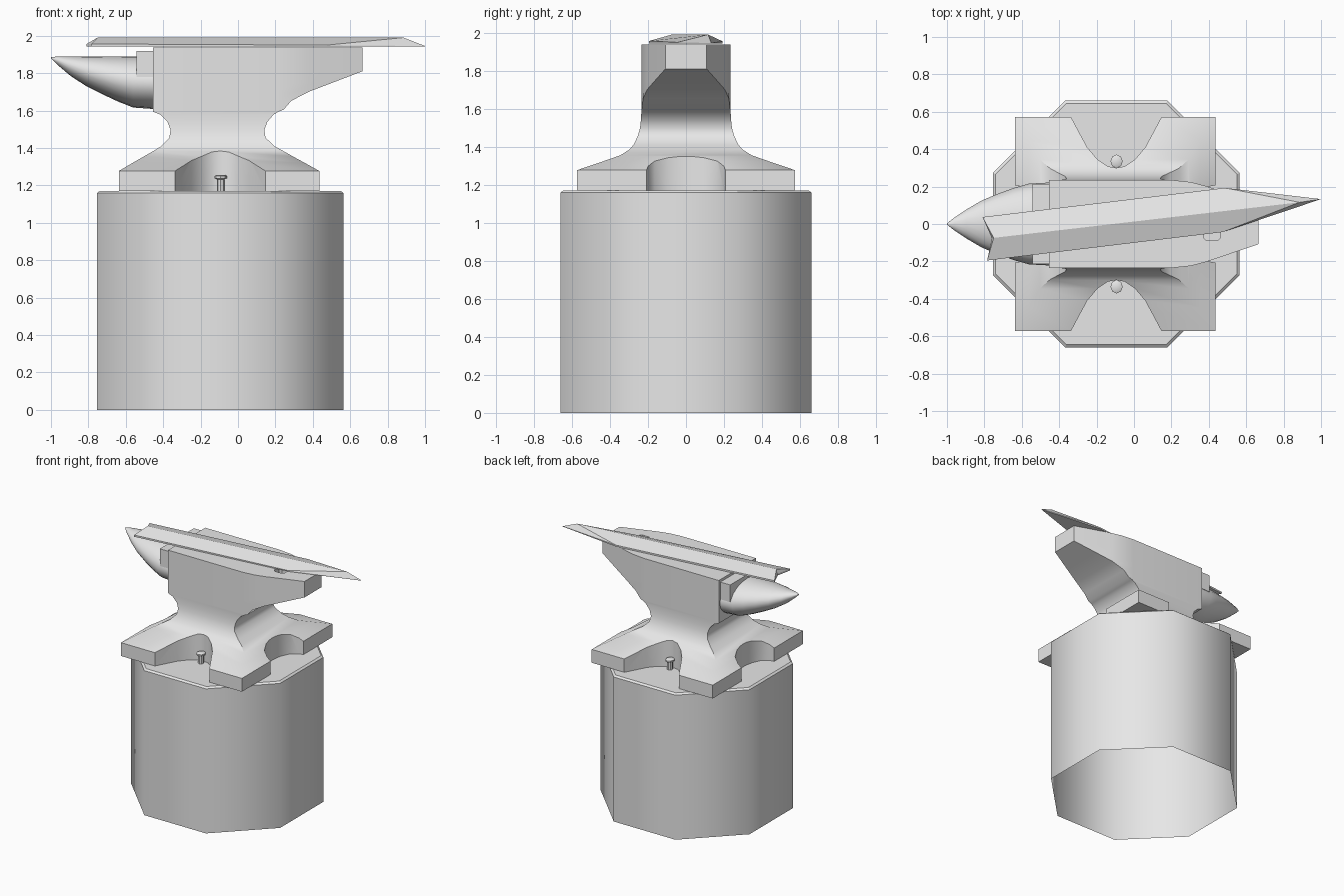
import bpy, bmesh, math

if "Cube" in bpy.data.objects:
    bpy.data.objects.remove(bpy.data.objects["Cube"])

grey = bpy.data.materials.new("plain grey")
grey.diffuse_color = (0.8, 0.8, 0.8, 1)
grey.use_nodes = True
grey.node_tree.nodes["Principled BSDF"].inputs["Base Color"].default_value = grey.diffuse_color


def finish(name, bm, angle=None):
    """Turn a bmesh into a named object, optionally smooth by angle."""
    bmesh.ops.remove_doubles(bm, verts=bm.verts, dist=1e-4)
    bmesh.ops.recalc_face_normals(bm, faces=bm.faces)
    me = bpy.data.meshes.new(name)
    bm.to_mesh(me)
    bm.free()
    ob = bpy.data.objects.new(name, me)
    bpy.context.collection.objects.link(ob)
    me.materials.append(grey)
    if angle:
        smooth(ob, angle)
    return ob


def activate(ob):
    bpy.ops.object.select_all(action='DESELECT')
    ob.select_set(True)
    bpy.context.view_layer.objects.active = ob


def smooth(ob, angle):
    activate(ob)
    bpy.ops.object.shade_smooth_by_angle(angle=math.radians(angle))


def loft(rings, cap_start=True, cap_end=True):
    """Skin a list of rings with equal point counts."""
    bm = bmesh.new()
    vs = [[bm.verts.new(p) for p in r] for r in rings]
    n = len(rings[0])
    for a, b in zip(vs, vs[1:]):
        for i in range(n):
            j = (i + 1) % n
            bm.faces.new((a[i], a[j], b[j], b[i]))
    if cap_start:
        bm.faces.new(vs[0][::-1])
    if cap_end:
        bm.faces.new(vs[-1])
    return bm


def prism(name, pts, z0, z1):
    return finish(name, loft([[(x, y, z) for x, y in pts] for z in (z0, z1)]))


def cut(ob, cutter):
    mod = ob.modifiers.new("cut", 'BOOLEAN')
    mod.operation, mod.solver, mod.object = 'DIFFERENCE', 'EXACT', cutter
    activate(ob)
    bpy.ops.object.modifier_apply(modifier=mod.name)
    bpy.data.objects.remove(cutter)


CX = -0.10  # centre of stump and anvil foot


# Stump: eight-sided, open underneath, small chamfer at the top
def octagon(apothem, z):
    r = apothem / math.cos(math.pi / 8)
    return [(CX + r * math.cos(a), r * math.sin(a), z)
            for a in (math.pi / 8 + i * math.pi / 4 for i in range(8))]


stump = finish("stump", loft([octagon(.66, 0), octagon(.66, 1.158), octagon(.645, 1.17)],
                             cap_start=False))
for p in stump.data.polygons:
    p.use_smooth = abs(p.normal.z) < 0.1


# Anvil body: stacked sections (z, left x, right x, half width); heel tapers in plan
def taper(x, w):
    pts = [(.20, .235), (.30, .224), (.38, .203), (.66, .108)]
    for (x0, w0), (x1, w1) in zip(pts, pts[1:]):
        if x0 < x <= x1 + 1e-6:
            return w0 + (w1 - w0) * (x - x0) / (x1 - x0)
    return w


rows = [(1.17, -.642, .43, .572), (1.277, -.642, .43, .572), (1.32, -.569, .352, .445),
        (1.355, -.508, .288, .345), (1.385, -.455, .235, .298), (1.41, -.415, .19, .276),
        (1.455, -.372, .142, .254), (1.497, -.366, .136, .242), (1.54, -.382, .152, .237),
        (1.578, -.42, .185, .235), (1.594, -.46, .21, .235), (1.604, -.46, .238, .235),
        (1.652, -.46, .28, .235), (1.70, -.46, .372, .235), (1.745, -.46, .49, .235),
        (1.81, -.46, .66, .235), (1.938, -.46, .66, .235)]
rings = []
for z, xl, xr, w in rows:
    heel = z > 1.59
    cols = [xl] + [min(c, xr) if heel else xr for c in (.20, .30, .38)] + [xr]
    side = [(x, taper(x, w) if heel else w) for x in cols]
    rings.append([(x, -y, z) for x, y in side] + [(x, y, z) for x, y in side[::-1]])
body = finish("anvil_body", loft(rings))

# Arched notches between the four feet: (half width, distance from centre)
front_arch = [(.31, .70), (.243, .574), (.155, .41), (.10, .345), (.045, .308), (0, .30)]
side_arch = [(.21, .70), (.21, .55), (.20, .50), (.165, .45), (.095, .418), (.04, .407), (0, .405)]
for s in (-1, 1):
    arch = front_arch + [(-w, d) for w, d in front_arch[-2::-1]]
    cut(body, prism("cutter", [(CX + w, s * d) for w, d in arch], 1.1, 1.5))
    arch = side_arch + [(-w, d) for w, d in side_arch[-2::-1]]
    cut(body, prism("cutter", [(CX - .006 + s * d, w) for w, d in arch], 1.1, 1.5))

# Tool hole in the heel, with clipped corners
hole = [(.045, -.03), (.045, .03), (.03, .045), (-.03, .045),
        (-.045, .03), (-.045, -.03), (-.03, -.045), (.03, -.045)]
cut(body, prism("cutter", [(.412 + x, -.043 + y) for x, y in hole], 1.83, 2.1))
smooth(body, 40)

# Horn: elliptical sections (x, bottom z, half width) under a level top line
horn = [(-1.005, 1.879, .003), (-.965, 1.84, .035), (-.90, 1.785, .078), (-.82, 1.733, .125),
        (-.73, 1.687, .163), (-.644, 1.647, .194), (-.565, 1.616, .216), (-.45, 1.608, .222)]
rings = []
for x, zb, w in horn:
    top = 1.89 if x > -.99 else 1.885
    c, h = (top + zb) / 2, (top - zb) / 2
    rings.append([(x, w * math.cos(a), c + h * math.sin(a))
                  for a in (i * math.tau / 20 for i in range(20))])
finish("horn", loft(rings), 40)

# Step block between horn and face
prism("horn_step", [(-.547, -.215), (-.45, -.215), (-.45, .215), (-.547, .215)], 1.78, 1.918)

# Nails holding the foot to the stump
for s, label in ((-1, "front"), (1, "back")):
    prof = [(.02, 1.16), (.02, 1.232), (.033, 1.238), (.033, 1.25), (.022, 1.256)]
    finish(label + "_nail", loft([[(CX + .002 + r * math.cos(i * math.pi / 4),
                                    s * .335 + r * 1.1 * math.sin(i * math.pi / 4), z)
                                   for i in range(8)] for r, z in prof]), 40)

# Blade blank lying across the face: flat below, ridged on top
outline = [(-.815, .037, 1.956), (-.765, -.075, 1.956), (-.79, -.195, 1.956),
           (.47, -.043, 1.95), (.995, .133, 1.945), (.48, .193, 1.954)]
bm = bmesh.new()
low = [bm.verts.new((x, y, 1.942)) for x, y, z in outline]
up = [bm.verts.new(p) for p in outline]
r0 = bm.verts.new((-.755, -.074, 1.99))
r1 = bm.verts.new((.88, .116, 1.99))
for i in range(6):
    j = (i + 1) % 6
    bm.faces.new((low[i], low[j], up[j], up[i]))
bm.faces.new(low[::-1])
a, n, d, c, t, b = up
for f in ((a, n, r0), (n, d, r0), (d, c, r1, r0), (c, t, r1), (t, b, r1), (b, a, r0, r1)):
    bm.faces.new(f)
finish("blade_blank", bm)

# Centre the model
for ob in bpy.data.objects:
    ob.location.x += .005
